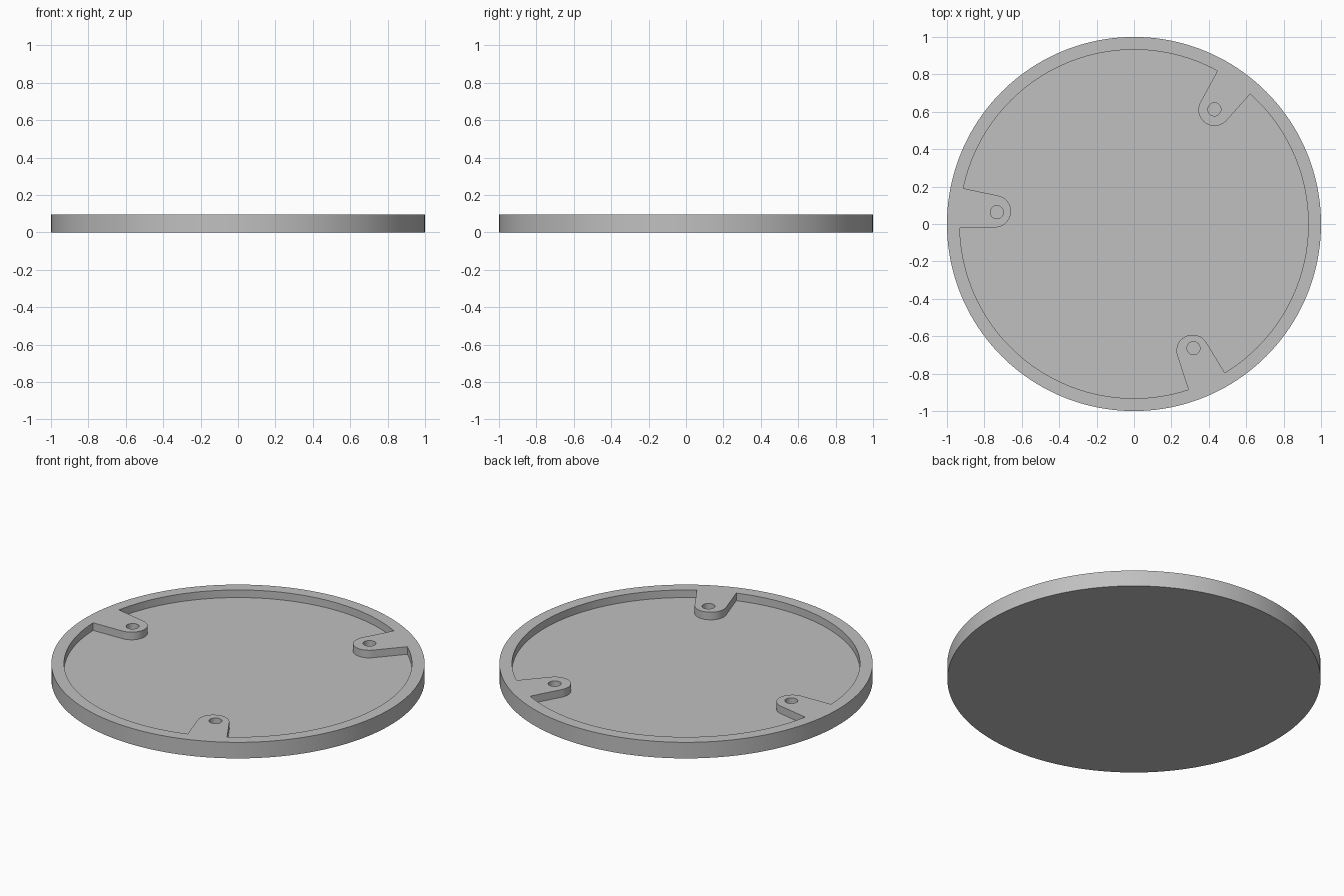
import bpy, bmesh
from math import sin, cos, radians

HEIGHT, FLOOR = 0.095, 0.05
INNER_R = 0.932
TAB_ANGLES = (-65.2, 54.8, 174.8)
TAB_R, TIP_R, FLARE = 0.747, 0.086, 6.6
HOLES = ((0.318, -0.664), (0.43, 0.613), (-0.733, 0.063))
HOLE_R = 0.035

cube = bpy.data.objects.get("Cube")
if cube:
    bpy.data.objects.remove(cube, do_unlink=True)

grey = bpy.data.materials.new("plain grey")
grey.use_nodes = True
colour = (0.53, 0.53, 0.53, 1)
grey.diffuse_color = colour
grey.node_tree.nodes["Principled BSDF"].inputs["Base Color"].default_value = colour


def arc(cx, cy, r, start, end, steps):
    """Points along an arc, angles in degrees."""
    angles = [radians(start + (end - start) * i / steps) for i in range(steps + 1)]
    return [(cx + r * cos(a), cy + r * sin(a)) for a in angles]


def circle(cx, cy, r, steps):
    return arc(cx, cy, r, 0, 360, steps)[:-1]


def prisms(name, outlines, bottom, top):
    """Extrude each closed outline upward into one object."""
    bm = bmesh.new()
    for outline in outlines:
        face = bm.faces.new([bm.verts.new((x, y, bottom)) for x, y in outline])
        out = bmesh.ops.extrude_face_region(bm, geom=[face], use_keep_orig=True)
        moved = [v for v in out["geom"] if isinstance(v, bmesh.types.BMVert)]
        bmesh.ops.translate(bm, verts=moved, vec=(0, 0, top - bottom))
    bmesh.ops.recalc_face_normals(bm, faces=bm.faces)
    mesh = bpy.data.meshes.new(name)
    bm.to_mesh(mesh)
    bm.free()
    mesh.materials.append(grey)
    obj = bpy.data.objects.new(name, mesh)
    bpy.context.collection.objects.link(obj)
    return obj


# Pocket outline: wall arcs broken by three flared tabs with round tips
pocket = []
for i, a in enumerate(TAB_ANGLES):
    following = TAB_ANGLES[i + 1] if i < 2 else TAB_ANGLES[0] + 360
    cx, cy = TAB_R * cos(radians(a)), TAB_R * sin(radians(a))
    pocket += arc(cx, cy, TIP_R, a - 90 - FLARE, a - 270 + FLARE, 24)
    pocket += arc(0, 0, INNER_R, a + FLARE, following - FLARE, 48)

# Round lid with the pocket and blind screw holes cut from above
lid = prisms("round_lid", [circle(0, 0, 1, 160)], 0, HEIGHT)
cutter = prisms("pocket_cutter",
                [pocket] + [circle(x, y, HOLE_R, 32) for x, y in HOLES],
                FLOOR, HEIGHT + 0.1)
cutter.hide_render = True

cut = lid.modifiers.new("pocket", "BOOLEAN")
cut.operation = "DIFFERENCE"
cut.solver = "EXACT"
cut.object = cutter

bpy.ops.object.select_all(action="DESELECT")
lid.select_set(True)
bpy.context.view_layer.objects.active = lid
bpy.ops.object.modifier_apply(modifier=cut.name)
bpy.data.objects.remove(cutter, do_unlink=True)
bpy.ops.object.shade_smooth_by_angle(angle=radians(30))
